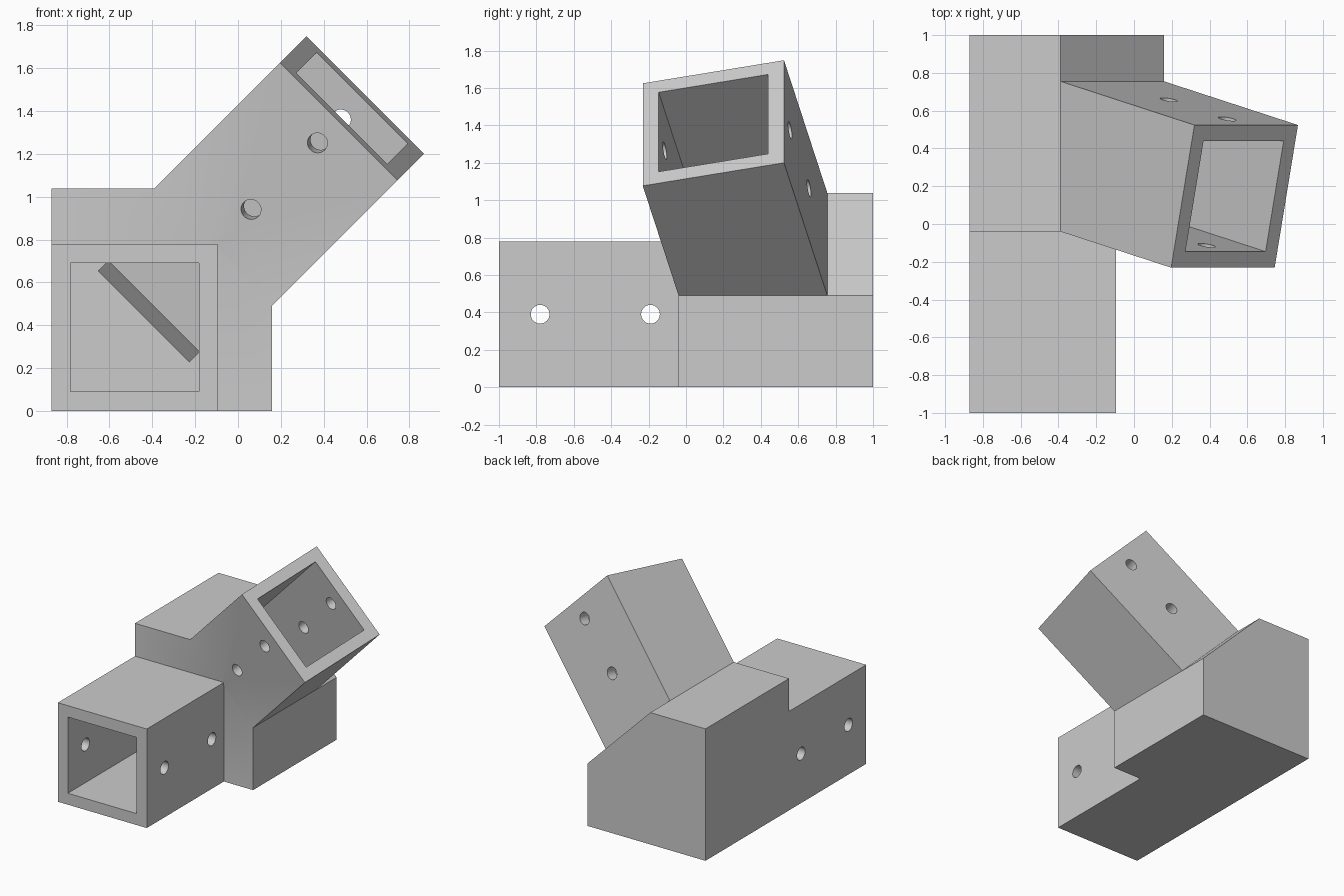
import bpy
import bmesh
from math import radians, sin, cos, sqrt
from mathutils import Matrix, Vector

cube = bpy.data.objects.get("Cube")
if cube:
    bpy.data.objects.remove(cube, do_unlink=True)

grey = bpy.data.materials.new("light_grey")
grey.use_nodes = True
colour = (0.6, 0.6, 0.6, 1)
grey.diffuse_color = colour
grey.node_tree.nodes["Principled BSDF"].inputs["Base Color"].default_value = colour


def add_object(name, bm):
    bmesh.ops.recalc_face_normals(bm, faces=bm.faces)
    mesh = bpy.data.meshes.new(name)
    bm.to_mesh(mesh)
    bm.free()
    mesh.materials.append(grey)
    ob = bpy.data.objects.new(name, mesh)
    bpy.context.collection.objects.link(ob)
    return ob


def box(name, low, high, frame=Matrix()):
    low, high = Vector(low), Vector(high)
    place = Matrix.Translation((low + high) / 2) @ Matrix.Diagonal((*(high - low), 1))
    bm = bmesh.new()
    bmesh.ops.create_cube(bm, size=1, matrix=frame @ place)
    return add_object(name, bm)


def drill(name, radius, length, frame):
    bm = bmesh.new()
    bmesh.ops.create_cone(bm, cap_ends=True, segments=32, radius1=radius,
                          radius2=radius, depth=length, matrix=frame)
    return add_object(name, bm)


def combine(target, tool, operation):
    mod = target.modifiers.new(tool.name, 'BOOLEAN')
    mod.object = tool
    mod.operation = operation
    mod.solver = 'EXACT'
    bpy.context.view_layer.objects.active = target
    bpy.ops.object.modifier_apply(modifier=mod.name)
    bpy.data.objects.remove(tool, do_unlink=True)


# Overall dimensions
side, bore = 0.775, 0.6
left, front_face, wall = -0.87, -0.04, (0.775 - 0.6) / 2
drop = side / sqrt(2) / 2
ridge = Vector((-0.115, front_face, 0.765))

# Solid block with one chamfered corner
profile = [(left, 0), (ridge.x + drop, 0), (ridge.x + drop, ridge.z - drop),
           (ridge.x - drop, ridge.z + drop), (left, ridge.z + drop)]
bm = bmesh.new()
face = bm.faces.new([bm.verts.new((x, front_face, z)) for x, z in profile])
back = bmesh.ops.extrude_face_region(bm, geom=[face])["geom"]
bmesh.ops.translate(bm, vec=(0, 1 - front_face, 0),
                    verts=[v for v in back if isinstance(v, bmesh.types.BMVert)])
body = add_object("tube_connector", bm)

# Square socket at the front
combine(body, box("front_socket", (left, -1, 0), (left + side, 0.2, 0.78)), 'UNION')

# Square socket leaning out of the chamfer: x across, y depth, z along the socket
tilt, c = radians(13), sqrt(0.5)
across, out, y_axis = Vector((c, 0, -c)), Vector((c, 0, c)), Vector((0, 1, 0))
depth_axis = out * sin(tilt) + y_axis * cos(tilt)
along = out * cos(tilt) - y_axis * sin(tilt)
lean = Matrix.Translation(ridge) @ Matrix((across, depth_axis, along)).transposed().to_4x4()
length = 0.85
combine(body, box("leaning_socket", (-side / 2, 0, -0.25), (side / 2, side, length), lean), 'UNION')

# Bores, which meet inside the block
centre_x, centre_z = left + side / 2, 0.39
half = bore / 2
combine(body, box("front_bore", (centre_x - half, -1.1, centre_z - half),
                  (centre_x + half, 0.46, centre_z + half)), 'DIFFERENCE')
combine(body, box("leaning_bore", (-half, wall, length - 1.41),
                  (half, wall + bore, length + 0.1), lean), 'DIFFERENCE')

# Screw holes through both walls of each socket
for y in (-0.78, -0.19):
    frame = Matrix.Translation((centre_x, y, centre_z)) @ Matrix.Rotation(radians(90), 4, 'Y')
    combine(body, drill("front_hole", 0.05, 1, frame), 'DIFFERENCE')
for z in (0.255, 0.705):
    frame = lean @ Matrix.Translation((0, side / 2, z)) @ Matrix.Rotation(radians(90), 4, 'X')
    combine(body, drill("leaning_hole", 0.047, 1, frame), 'DIFFERENCE')

# Weld and shade
bm = bmesh.new()
bm.from_mesh(body.data)
bmesh.ops.remove_doubles(bm, verts=bm.verts, dist=0.0005)
bm.to_mesh(body.data)
bm.free()
bpy.ops.object.select_all(action='DESELECT')
body.select_set(True)
bpy.context.view_layer.objects.active = body
bpy.ops.object.shade_smooth_by_angle(angle=radians(30))
